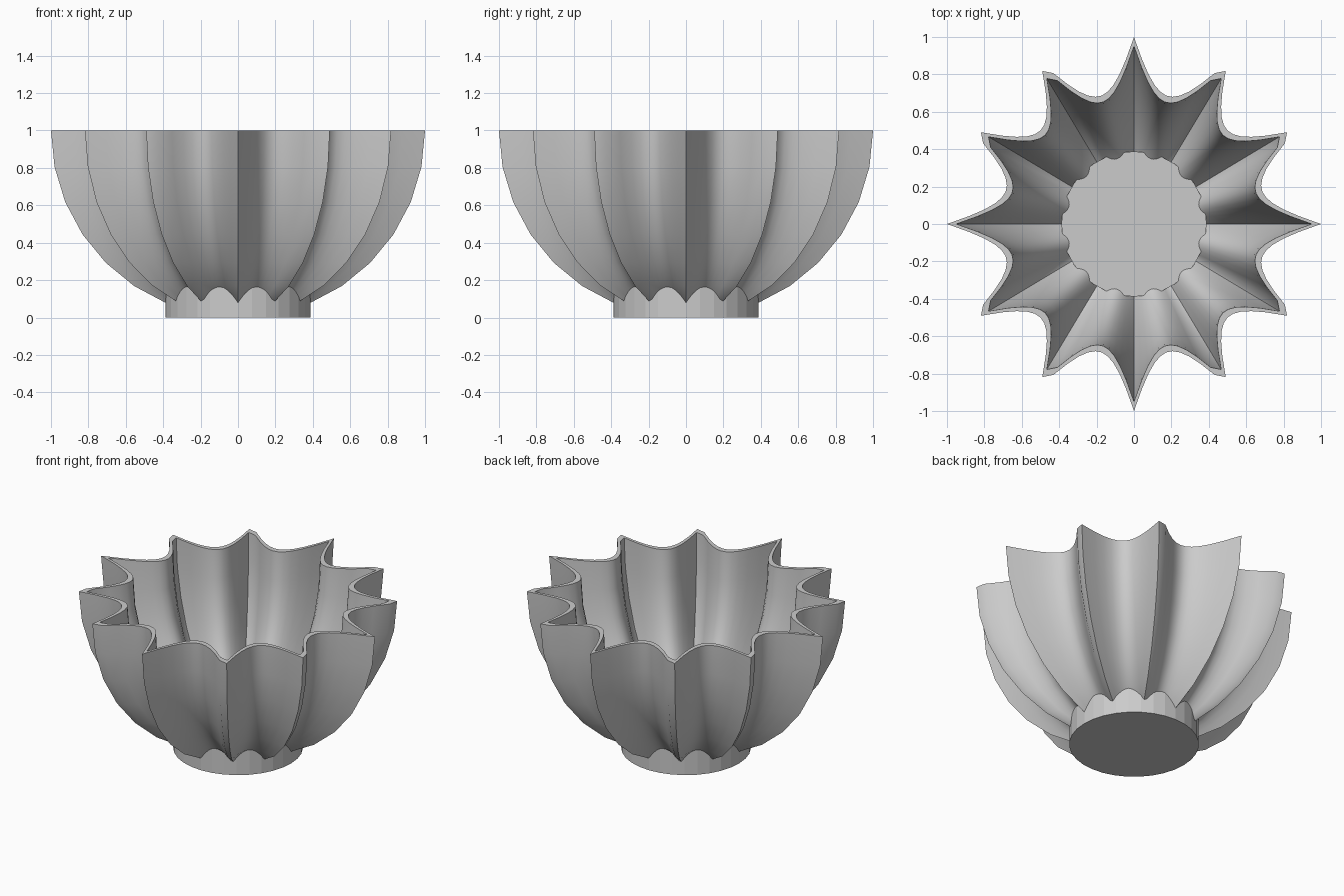
import bpy, bmesh
from math import sin, cos, radians, tau, pi

if "Cube" in bpy.data.objects:
    bpy.data.objects.remove(bpy.data.objects["Cube"])

SEGMENTS, RINGS = 128, 8
WALL = 0.95            # inner surface relative to the outer one
FOOT_RADIUS, FOOT_HEIGHT = 0.388, 0.2

grey = bpy.data.materials.new("plain grey")
grey.use_nodes = True
grey.diffuse_color = (0.6, 0.6, 0.6, 1)
grey.node_tree.nodes["Principled BSDF"].inputs["Base Color"].default_value = grey.diffuse_color


def finish(name, bm, smooth):
    bmesh.ops.recalc_face_normals(bm, faces=bm.faces)
    mesh = bpy.data.meshes.new(name)
    bm.to_mesh(mesh)
    bm.free()
    mesh.materials.append(grey)
    obj = bpy.data.objects.new(name, mesh)
    bpy.context.collection.objects.link(obj)
    if smooth:
        bpy.ops.object.select_all(action="DESELECT")
        obj.select_set(True)
        bpy.context.view_layer.objects.active = obj
        bpy.ops.object.shade_smooth_by_angle(angle=radians(30))
    return obj


def star_radius(a):
    # twelve sharp points with rounded valleys
    return 1 / (abs(cos(3 * a)) + abs(sin(3 * a)))


def star_ring(bm, scale, k):
    phi = k * pi / 2 / RINGS
    ring = []
    for i in range(SEGMENTS):
        a = tau * i / SEGMENTS
        r = scale * cos(phi) * star_radius(a)
        ring.append(bm.verts.new((r * cos(a), r * sin(a), 1 - scale * sin(phi))))
    return ring


# Fluted bowl: outer wall up to the rim, then down the inner wall
bm = bmesh.new()
rings = [star_ring(bm, 1, k) for k in reversed(range(RINGS))]
rings += [star_ring(bm, WALL, k) for k in range(RINGS)]
for low, high in zip(rings, rings[1:]):
    for i in range(SEGMENTS):
        j = (i + 1) % SEGMENTS
        bm.faces.new((low[i], low[j], high[j], high[i]))
bm.faces.new(rings[0])
bm.faces.new(rings[-1])
finish("fluted_bowl", bm, True)

# Round foot, whose top forms the flat floor inside the bowl
bm = bmesh.new()
bmesh.ops.create_cone(bm, cap_ends=True, segments=32, radius1=FOOT_RADIUS,
                      radius2=FOOT_RADIUS, depth=FOOT_HEIGHT)
bmesh.ops.translate(bm, verts=bm.verts, vec=(0, 0, FOOT_HEIGHT / 2))
finish("round_foot", bm, False)
